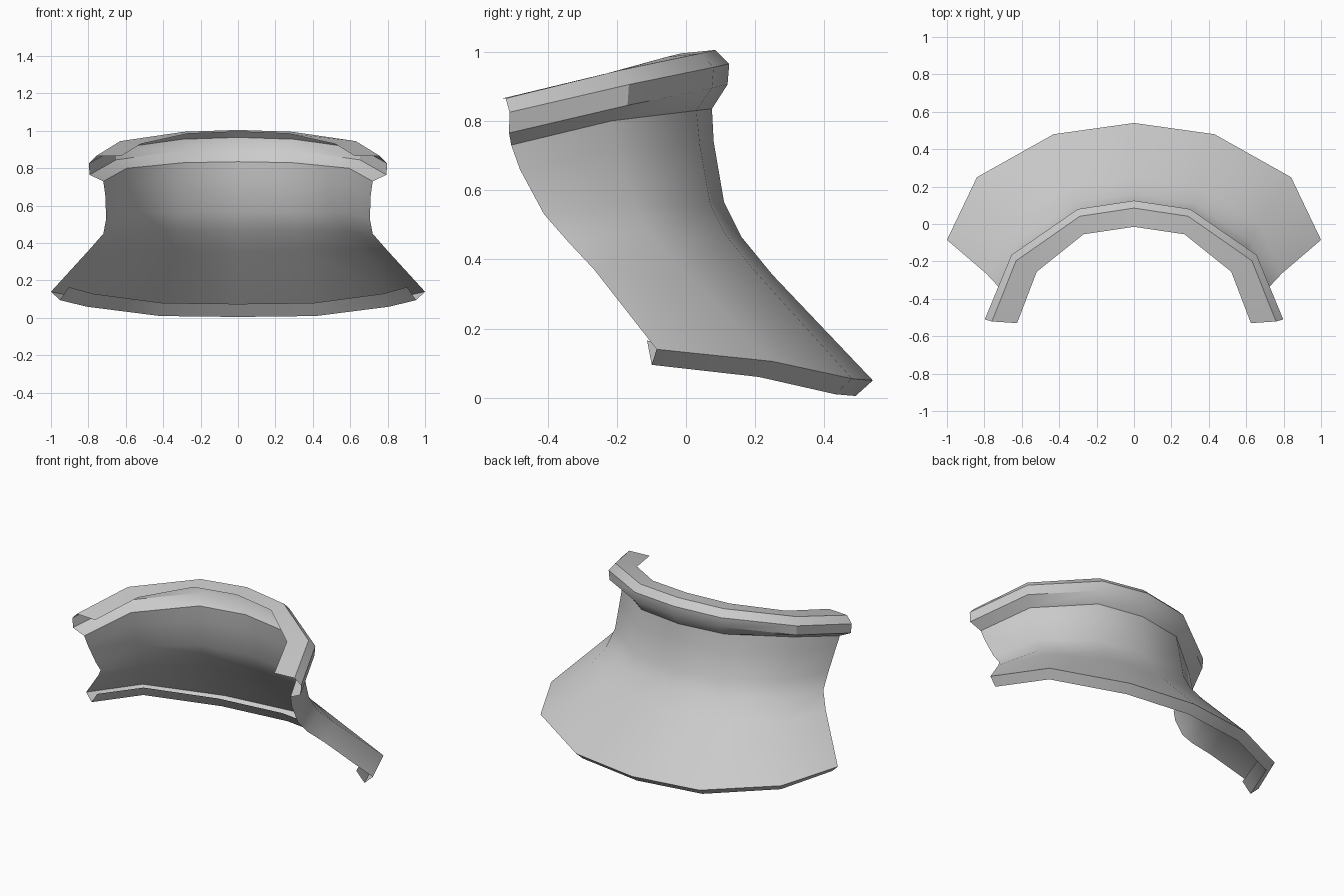
import bpy
import bmesh
import math
from mathutils import Vector

old = bpy.data.objects.get("Cube")
if old:
    bpy.data.objects.remove(old, do_unlink=True)

grey = bpy.data.materials.new("plain grey")
grey.use_nodes = True
colour = (0.6, 0.6, 0.6, 1)
grey.diffuse_color = colour
grey.node_tree.nodes["Principled BSDF"].inputs["Base Color"].default_value = colour

# Plan direction towards the wearer at each station, from back centre to front end
INWARD = [Vector((-math.sin(a), -math.cos(a), 0))
          for a in map(math.radians, (0, 15, 38, 74))]


def rail(*points):
    return [Vector(p) for p in points]


def offset(base, inward, up):
    """Copy a rail, moved towards the wearer and upwards."""
    return [p + d * inward + Vector((0, 0, up)) for p, d in zip(base, INWARD)]


def mirrored(half):
    """Extend a left-hand rail across the centre line."""
    return [Vector((-p.x, p.y, p.z)) for p in reversed(half[1:])] + half


def sheet(name, rails):
    """Skin a thin sheet over rails listed from top to bottom."""
    bm = bmesh.new()
    rows = [[bm.verts.new(p) for p in mirrored(r)] for r in rails]
    for upper, lower in zip(rows, rows[1:]):
        for i in range(len(upper) - 1):
            bm.faces.new((upper[i], upper[i + 1], lower[i + 1], lower[i]))
    mesh = bpy.data.meshes.new(name)
    bm.to_mesh(mesh)
    bm.free()
    mesh.materials.append(grey)
    obj = bpy.data.objects.new(name, mesh)
    bpy.context.collection.objects.link(obj)
    bpy.ops.object.select_all(action="DESELECT")
    obj.select_set(True)
    bpy.context.view_layer.objects.active = obj
    bpy.ops.object.shade_smooth_by_angle(angle=math.radians(32))
    return obj


# Guide rails, each from back centre round to the front end
rim_inner = rail((0, -.015, .995), (.27, -.055, .985), (.52, -.255, .93), (.625, -.53, .865))
rim_outer = rail((0, .125, .965), (.3, .08, .955), (.655, -.165, .905), (.798, -.51, .825))
neck_top = rail((0, .075, .835), (.29, .03, .83), (.595, -.215, .8), (.72, -.505, .73))
neck_mid = rail((0, .08, .74), (.305, .04, .73), (.6, -.2, .72), (.71, -.48, .66))
waist = rail((0, .11, .565), (.31, .07, .56), (.6, -.15, .56), (.705, -.41, .53))
knee = rail((0, .16, .465), (.32, .115, .47), (.62, -.09, .46), (.72, -.34, .45))
flare = rail((0, .25, .355), (.34, .2, .365), (.67, 0, .365), (.79, -.265, .37))
hem = rail((0, .54, .05), (.43, .48, .055), (.84, .25, .105), (1, -.085, .14))

# Rolled rim with a flat top lip
sheet("collar_rim", [rim_inner, offset(rim_outer, .04, .04), rim_outer,
                     offset(rim_outer, .005, -.06), neck_top])

# Flared body
sheet("neck_guard", [neck_top, neck_mid, waist, knee, flare, hem])

# Folded hem along the bottom
sheet("hem_lip", [hem, offset(hem, .05, -.045), offset(hem, .1, .025)])
